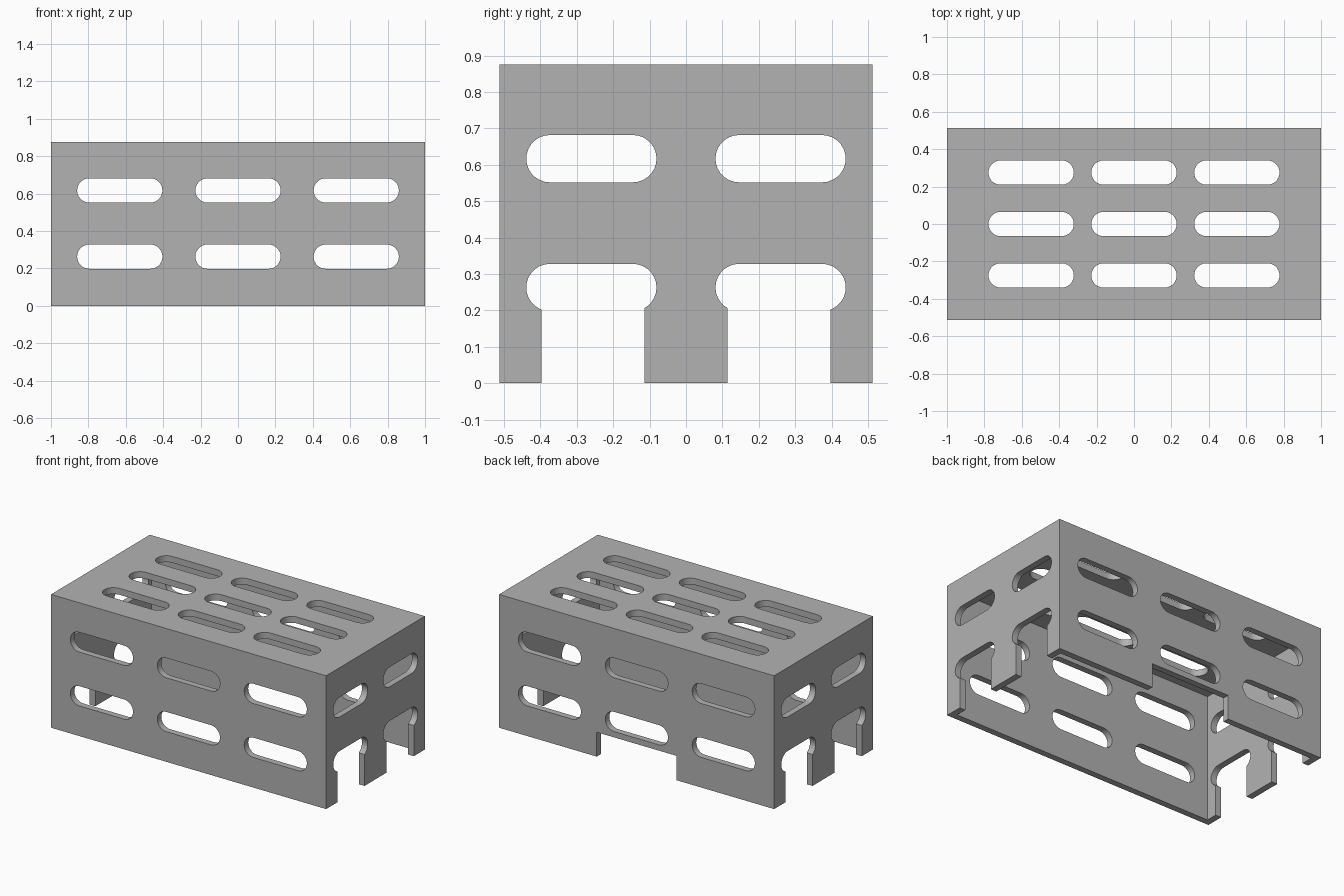
import bpy, bmesh
from math import cos, sin, pi
from mathutils import Vector

if "Cube" in bpy.data.objects:
    bpy.data.objects.remove(bpy.data.objects["Cube"], do_unlink=True)

HX, HY, H, T = 1.0, 0.513, 0.876, 0.042   # half length, half depth, height, wall
R = 0.065                                 # slot end radius
ARC = 14
ROWS = (0.263, 0.617)                     # slot heights on the walls

grey = bpy.data.materials.new("plain grey")
grey.use_nodes = True
grey.diffuse_color = (0.448, 0.448, 0.448, 1)
grey.node_tree.nodes["Principled BSDF"].inputs["Base Color"].default_value = grey.diffuse_color


def to_object(name, bm):
    bmesh.ops.recalc_face_normals(bm, faces=bm.faces)
    mesh = bpy.data.meshes.new(name)
    bm.to_mesh(mesh)
    bm.free()
    mesh.materials.append(grey)
    obj = bpy.data.objects.new(name, mesh)
    bpy.context.collection.objects.link(obj)
    return obj


def box(name, low, high):
    low, high = Vector(low), Vector(high)
    bm = bmesh.new()
    bmesh.ops.create_cube(bm, size=1)
    for v in bm.verts:
        v.co = (low + high) / 2 + v.co * (high - low)
    return to_object(name, bm)


def slot(u, v, half, axis, start, end):
    """Round-ended bar: profile centred on (u, v), running along the axis."""
    place = {"x": lambda a, b, c: (c, a, b),
             "y": lambda a, b, c: (a, c, b),
             "z": lambda a, b, c: (a, b, c)}[axis]
    bm = bmesh.new()
    ring = []
    for side, first in ((1, -pi / 2), (-1, pi / 2)):
        for i in range(ARC + 1):
            t = first + pi * i / ARC
            ring.append(bm.verts.new(place(u + side * (half - R) + R * cos(t), v + R * sin(t), start)))
    face = bm.faces.new(ring)
    made = bmesh.ops.extrude_face_region(bm, geom=[face], use_keep_orig=True)["geom"]
    shift = Vector(place(0, 0, end - start))
    bmesh.ops.translate(bm, vec=shift, verts=[g for g in made if isinstance(g, bmesh.types.BMVert)])
    return to_object("slot_cutter", bm)


def cut(target, cutter):
    cutter.hide_render = True
    mod = target.modifiers.new("cut", "BOOLEAN")
    mod.operation, mod.solver, mod.object = "DIFFERENCE", "EXACT", cutter
    bpy.context.view_layer.objects.active = target
    bpy.ops.object.modifier_apply(modifier=mod.name)
    bpy.data.objects.remove(cutter, do_unlink=True)


# Hollow cover, open underneath
cover = box("vented_cover", (-HX, -HY, 0), (HX, HY, H))
cut(cover, box("cavity_cutter", (T - HX, T - HY, -0.1), (HX - T, HY - T, H - T)))

# Slots through the front and back walls, and through the end walls
for z in ROWS:
    for x in (-0.632, 0, 0.632):
        cut(cover, slot(x, z, 0.228, "y", -0.7, 0.7))
    for y in (-0.26, 0.26):
        cut(cover, slot(y, z, 0.179, "x", -1.2, 1.2))

# Three by three slots in the top
for x in (-0.55, 0, 0.55):
    for y in (-0.275, 0, 0.275):
        cut(cover, slot(x, y, 0.228, "z", 0.75, 1))

# Openings between the feet of the end walls
for s in (-1, 1):
    y0, y1 = sorted((s * 0.114, s * 0.397))
    cut(cover, box("foot_cutter", (-1.2, y0, -0.1), (1.2, y1, ROWS[0] - 0.045)))

# Shallow notch under the back wall
cut(cover, box("notch_cutter", (-0.29, 0.43, -0.1), (0.29, 0.7, 0.16)))

bpy.ops.object.select_all(action="DESELECT")
cover.select_set(True)
bpy.context.view_layer.objects.active = cover
bpy.ops.object.shade_smooth_by_angle(angle=pi / 6)
